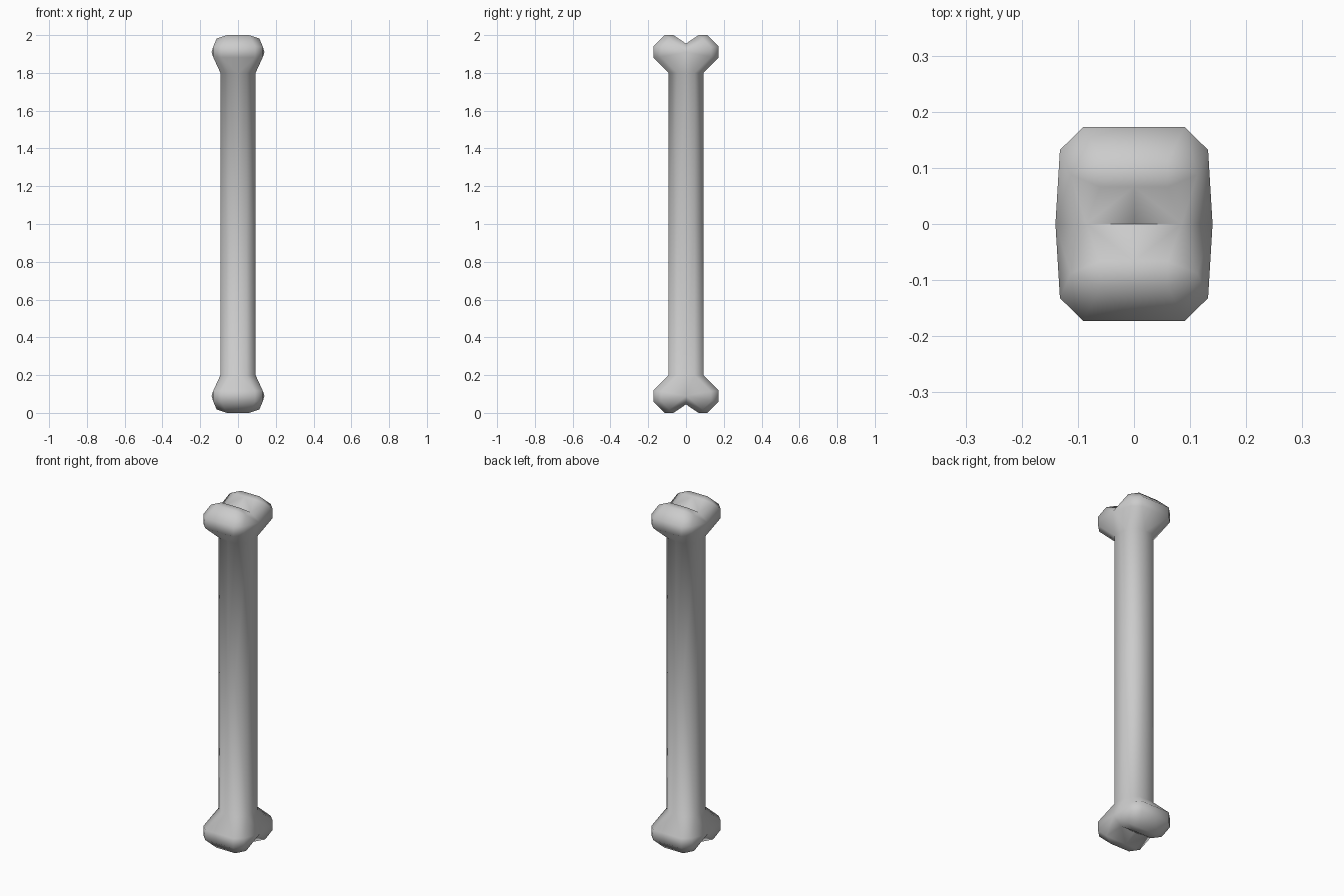
import bpy, bmesh, math

if "Cube" in bpy.data.objects:
    bpy.data.objects.remove(bpy.data.objects["Cube"])

# One eighth of the bone (x > 0, y > 0, z above the middle), heights measured from z = 1
P = {
    # shaft: middle ring and neck ring
    'A0': (0, .093, 0), 'A1': (.045, .093, 0), 'A2': (.093, .045, 0), 'A3': (.093, 0, 0),
    'B0': (0, .093, .8), 'B1': (.045, .093, .8), 'B2': (.093, .045, .8), 'B3': (.093, 0, .8),
    # widest part of the knuckle
    'C0': (0, .173, .882), 'C1': (.09, .173, .882), 'C2': (.132, .132, .885),
    'D0': (0, .173, .94), 'D1': (.09, .173, .94), 'D2': (.132, .132, .937),
    'S': (.14, 0, .91),
    # rounded crown and central groove
    'E0': (0, .112, 1), 'E1': (.06, .112, 1), 'F0': (0, .066, 1), 'F1': (.06, .066, 1),
    'G': (.113, .088, .982), 'H0': (0, 0, .955), 'H1': (.085, 0, .955),
}
FACES = """A0 A1 B1 B0,A1 A2 B2 B1,A2 A3 B3 B2,B0 B1 C1 C0,B1 B2 C2 C1,B2 B3 S C2,
C0 C1 D1 D0,C1 C2 D2 D1,C2 S D2,D0 D1 E1 E0,D1 D2 G E1,E0 E1 F1 F0,E1 G F1,
F0 F1 H1 H0,F1 G H1,G D2 S,G S H1"""

# Mirror the eighth into all octants and weld the seams
bm = bmesh.new()
for sx in (1, -1):
    for sy in (1, -1):
        for sz in (1, -1):
            v = {k: bm.verts.new((sx * x, sy * y, 1 + sz * z)) for k, (x, y, z) in P.items()}
            for face in FACES.split(','):
                bm.faces.new([v[k] for k in face.split()])
bmesh.ops.remove_doubles(bm, verts=bm.verts, dist=1e-4)
bmesh.ops.recalc_face_normals(bm, faces=bm.faces)

mesh = bpy.data.meshes.new('bone')
bm.to_mesh(mesh)
bm.free()
bone = bpy.data.objects.new('bone', mesh)
bpy.context.collection.objects.link(bone)

# Smooth surface, keeping the groove sharp
bpy.context.view_layer.objects.active = bone
bone.select_set(True)
bpy.ops.object.shade_smooth_by_angle(angle=math.radians(60))
